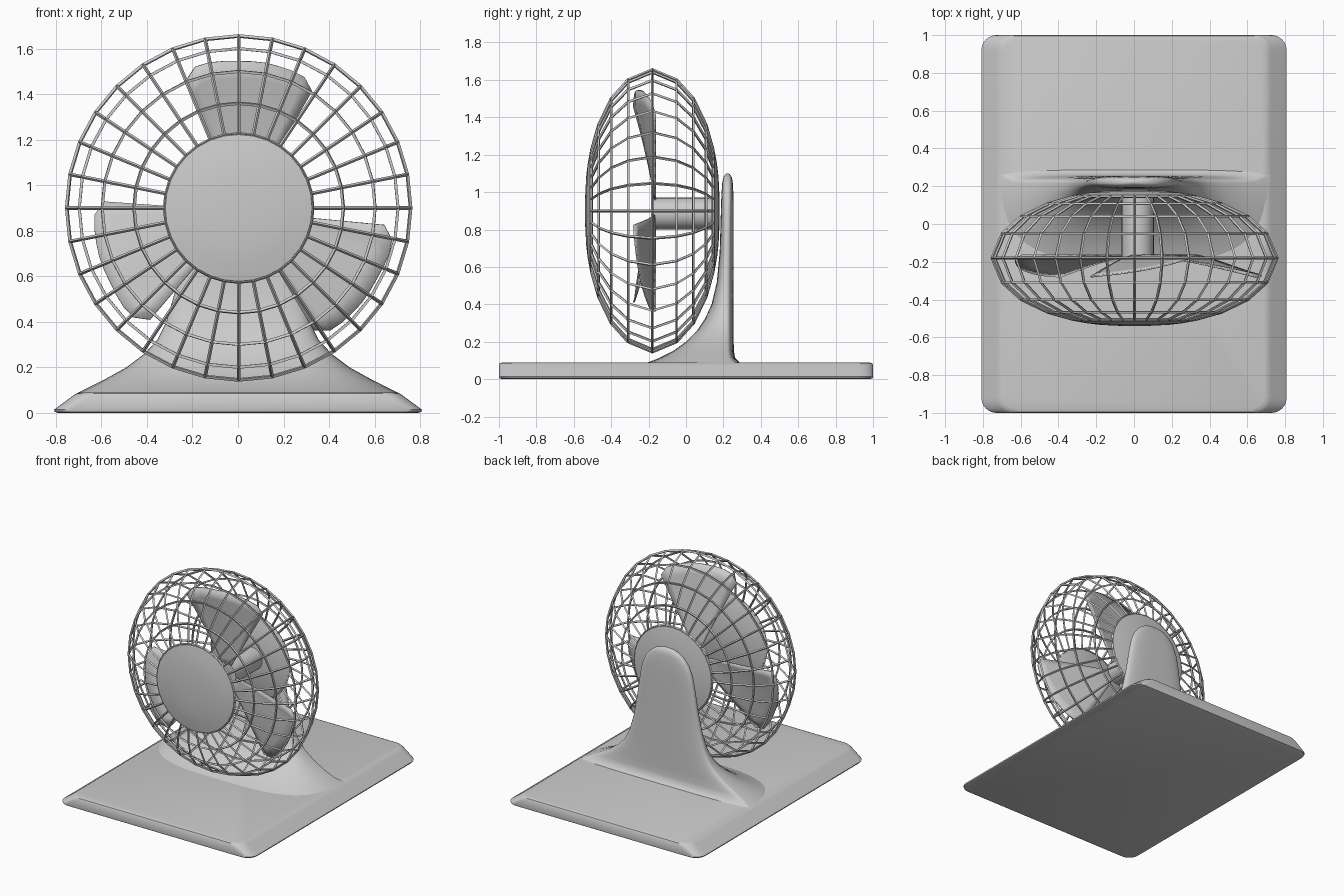
import bpy, bmesh
from math import sin, cos, pi, radians, copysign

if "Cube" in bpy.data.objects:
    bpy.data.objects.remove(bpy.data.objects["Cube"])


def add_object(name, bm, smooth=None):
    bmesh.ops.recalc_face_normals(bm, faces=bm.faces)
    me = bpy.data.meshes.new(name)
    bm.to_mesh(me)
    bm.free()
    ob = bpy.data.objects.new(name, me)
    bpy.context.collection.objects.link(ob)
    if smooth:
        bpy.ops.object.select_all(action='DESELECT')
        bpy.context.view_layer.objects.active = ob
        ob.select_set(True)
        bpy.ops.object.shade_smooth_by_angle(angle=radians(smooth))
    return ob


def loft(name, rings, caps=True, smooth=None):
    bm = bmesh.new()
    loops = [[bm.verts.new(p) for p in ring] for ring in rings]
    n = len(loops[0])
    for a, b in zip(loops, loops[1:]):
        for i in range(n):
            bm.faces.new((a[i], a[(i + 1) % n], b[(i + 1) % n], b[i]))
    if caps:
        bm.faces.new(loops[0])
        bm.faces.new(loops[-1])
    return add_object(name, bm, smooth)


def circle(r, y, cx, cz, n=32):
    return [(cx + r * cos(2 * pi * i / n), y, cz + r * sin(2 * pi * i / n)) for i in range(n)]


# Base slab with sloped sides
def rounded_rect(hw, hl, z, rad=0.08):
    pts = []
    for k, (sx, sy) in enumerate([(1, 1), (-1, 1), (-1, -1), (1, -1)]):
        for j in range(7):
            a = pi / 2 * (k + j / 6)
            pts.append((sx * (hw - rad) + rad * cos(a), sy * (hl - rad) + rad * sin(a), z))
    return pts


loft("base", [rounded_rect(*s) for s in [
    (0.79, 0.985, 0), (0.805, 0.997, 0.005), (0.808, 1.0, 0.014), (0.725, 1.0, 0.075),
    (0.71, 0.995, 0.085), (0.69, 0.98, 0.09)]], smooth=35)


# Stand: D-shaped sections flaring into the base (z, half width, front y, back y)
def stand_ring(z, w, yf, yb, n=48):
    mid = max(yb - 0.04, (yf + yb) / 2)
    pts = []
    for i in range(n):
        a = 2 * pi * i / n
        c, s = cos(a), sin(a)
        x = w * copysign(abs(c) ** 0.6, c)
        y = mid + ((yb - mid) if s > 0 else (mid - yf)) * copysign(abs(s) ** 0.7, s)
        pts.append((x, y, z))
    return pts


loft("stand", [stand_ring(*s) for s in [
    (0.08, 0.72, -0.23, 0.30), (0.095, 0.69, -0.19, 0.28), (0.115, 0.65, -0.14, 0.262),
    (0.15, 0.58, -0.07, 0.256), (0.20, 0.49, 0.0, 0.255), (0.26, 0.41, 0.06, 0.255),
    (0.32, 0.355, 0.10, 0.255), (0.40, 0.315, 0.137, 0.255), (0.52, 0.28, 0.165, 0.255),
    (0.68, 0.25, 0.18, 0.255), (0.84, 0.225, 0.185, 0.255), (0.93, 0.207, 0.187, 0.255),
    (1.00, 0.178, 0.19, 0.253), (1.05, 0.138, 0.194, 0.250), (1.08, 0.095, 0.20, 0.245),
    (1.095, 0.05, 0.21, 0.235), (1.10, 0.01, 0.218, 0.226)]], smooth=50)

# Wire guard: cage of 32 meridians and rings
CX, CY, CZ = 0.003, -0.18, 0.9
half = [(0.325, 0.325), (0.46, 0.287), (0.60, 0.22), (0.70, 0.13)]
profile = [(r, -d) for r, d in half] + [(0.755, 0)] + [(r, d) for r, d in reversed(half)]
guard = loft("wire_guard", [circle(r, CY + d, CX, CZ) for r, d in profile], caps=False)
wire = guard.modifiers.new("wire", 'WIREFRAME')
wire.thickness = 0.016
wire.offset = 0
wire.use_boundary = True

# Front and rear guard caps
for name, side in (("front_cap", -1), ("rear_cap", 1)):
    rings = [circle(r, CY + side * d, CX, CZ) for r, d in
             [(0.315, 0.318), (0.327, 0.325), (0.322, 0.333), (0.25, 0.346), (0.18, 0.354), (0.08, 0.359)]]
    loft(name, rings, smooth=40)

# Motor shaft
HX, HZ = 0.02, 0.885
loft("motor_shaft", [circle(0.085, -0.175, HX, HZ), circle(0.085, 0.165, HX, HZ)], smooth=40)


# Three twisted blades
def blade(name, turn):
    bm = bmesh.new()
    nu, nr = 10, 8
    tips = [0.625, 0.668, 0.67, 0.665, 0.66, 0.66, 0.66, 0.657, 0.655, 0.65, 0.61]
    grid = []
    for i in range(nu + 1):
        u = i / nu
        row = []
        for j in range(nr + 1):
            t = j / nr
            r = 0.05 + (tips[i] - 0.05) * t
            a = radians(113.5 - 53.5 * u + turn)
            y = -0.165 - 0.115 * (1 - u) * t ** 1.3 - 0.02 * sin(pi * u) * t
            row.append(bm.verts.new((HX + r * cos(a), y, HZ + r * sin(a))))
        grid.append(row)
    for i in range(nu):
        for j in range(nr):
            bm.faces.new((grid[i][j], grid[i + 1][j], grid[i + 1][j + 1], grid[i][j + 1]))
    ob = add_object(name, bm, 40)
    mod = ob.modifiers.new("thickness", 'SOLIDIFY')
    mod.thickness = 0.008
    mod.offset = 0


for k, turn in enumerate((0, 116, -119)):
    blade(f"blade_{k + 1}", turn)
